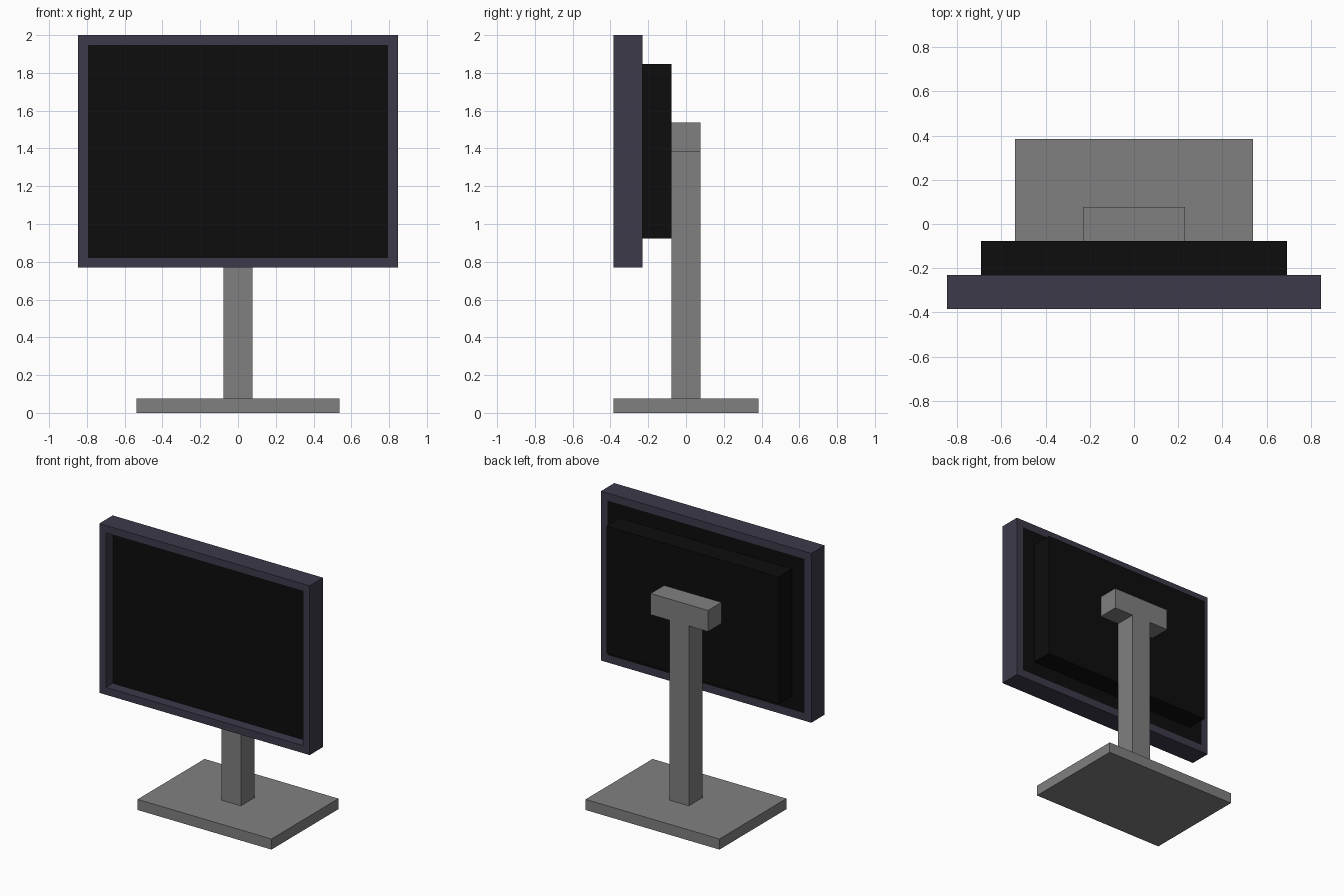
import bpy
import bmesh
from mathutils import Vector

if "Cube" in bpy.data.objects:
    bpy.data.objects.remove(bpy.data.objects["Cube"])

U = 1 / 13  # the model's modular unit: 26 units tall


def material(name, rgb):
    m = bpy.data.materials.new(name)
    m.diffuse_color = (*rgb, 1)
    m.use_nodes = True
    m.node_tree.nodes["Principled BSDF"].inputs["Base Color"].default_value = m.diffuse_color
    return m


grey = material("stand_grey", (0.216, 0.216, 0.216))
black = material("screen_black", (0.004, 0.004, 0.004))
slate = material("frame_slate", (0.047, 0.042, 0.069))


def box(name, lo, hi, *mats, edit=None):
    """Box between two corners, given in units."""
    lo, hi = Vector(lo) * U, Vector(hi) * U
    bm = bmesh.new()
    bmesh.ops.create_cube(bm, size=1)
    bmesh.ops.scale(bm, vec=hi - lo, verts=bm.verts)
    bmesh.ops.translate(bm, vec=(lo + hi) / 2, verts=bm.verts)
    if edit:
        edit(bm)
    me = bpy.data.meshes.new(name)
    bm.to_mesh(me)
    bm.free()
    for m in mats:
        me.materials.append(m)
    ob = bpy.data.objects.new(name, me)
    bpy.context.collection.objects.link(ob)
    return ob


def screen_panels(bm):
    """Inset a black panel front and back; sink the front one."""
    bm.normal_update()
    faces = [f for f in bm.faces if abs(f.normal.y) > 0.9]
    for f in faces:
        front = f.normal.y < 0
        bmesh.ops.inset_individual(bm, faces=[f], thickness=U)
        f.material_index = 1
        if front:
            # straight recess walls, one unit deep
            ext = bmesh.ops.extrude_discrete_faces(bm, faces=[f])["faces"]
            ext[0].material_index = 1
            bmesh.ops.translate(bm, vec=(0, U, 0), verts=ext[0].verts)
            for e in ext[0].edges:
                for wall in e.link_faces:
                    if wall is not ext[0]:
                        wall.material_index = 0
    bmesh.ops.recalc_face_normals(bm, faces=bm.faces)


# Stand
box("base", (-7, -5, 0), (7, 5, 1), grey)
box("post", (-1, -1, 1), (1, 1, 18), grey)
box("mount_bar", (-3, -1, 18), (3, 1, 20), grey)

# Display
box("rear_casing", (-9, -3, 12), (9, -1, 24), black)
box("screen_frame", (-11, -5, 10), (11, -3, 26), slate, black, edit=screen_panels)
